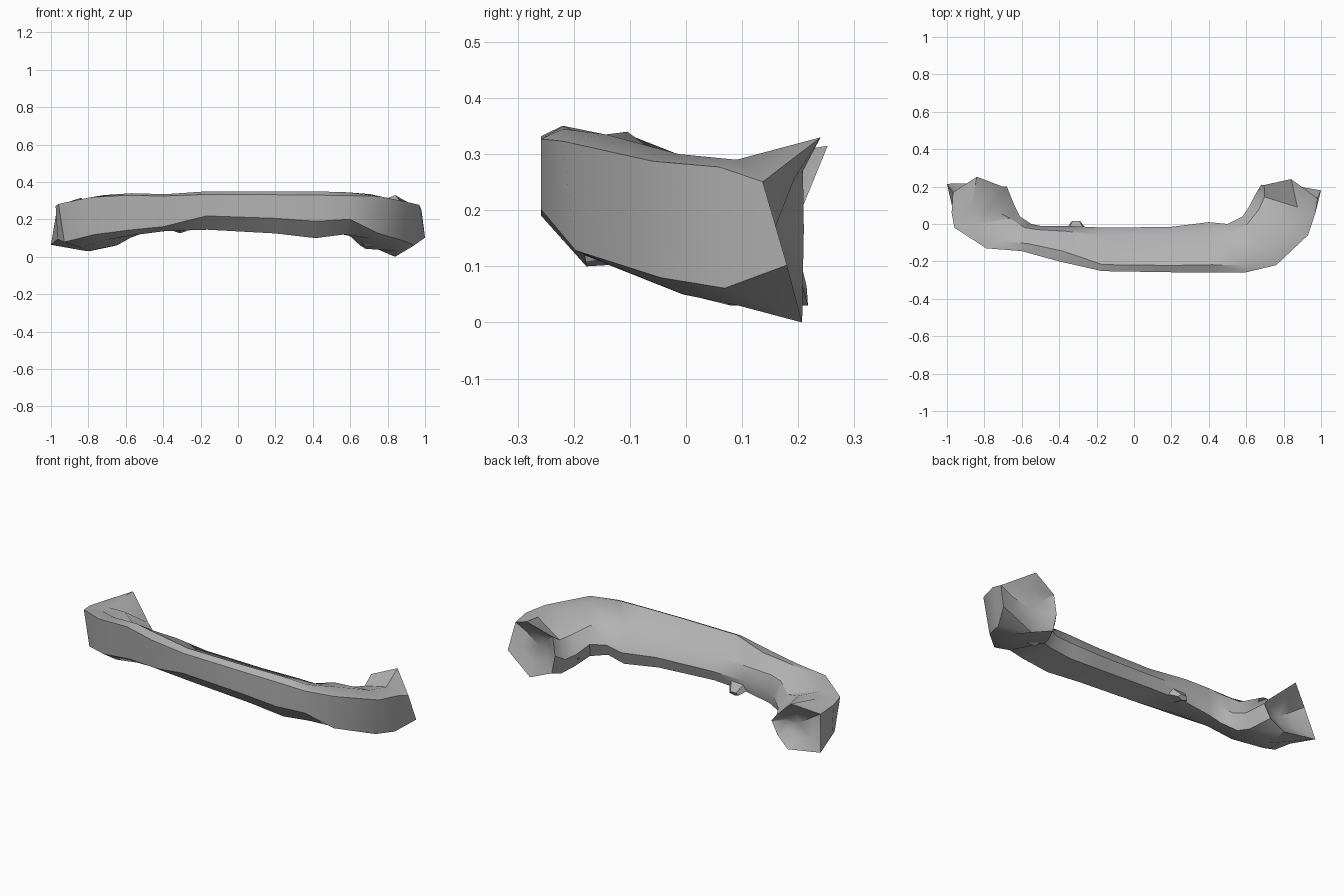
import bpy, bmesh, math
from mathutils import Vector

cube = bpy.data.objects.get("Cube")
if cube:
    bpy.data.objects.remove(cube, do_unlink=True)


def make_material(name, colour):
    mat = bpy.data.materials.new(name)
    mat.use_nodes = True
    mat.diffuse_color = colour
    mat.node_tree.nodes["Principled BSDF"].inputs["Base Color"].default_value = colour
    return mat


def finish(bm, name, mat, angle):
    bmesh.ops.recalc_face_normals(bm, faces=bm.faces)
    mesh = bpy.data.meshes.new(name)
    bm.to_mesh(mesh)
    bm.free()
    mesh.materials.append(mat)
    obj = bpy.data.objects.new(name, mesh)
    bpy.context.collection.objects.link(obj)
    bpy.ops.object.select_all(action="DESELECT")
    obj.select_set(True)
    bpy.context.view_layer.objects.active = obj
    bpy.ops.object.shade_smooth_by_angle(angle=math.radians(angle))
    return obj


grey = make_material("plain grey", (0.45, 0.45, 0.45, 1))

# Cross-sections as (fraction outer to inner, fraction bottom to top)
BAR = [(.15, 1), (0, .92), (0, .36), (.3, 0), (.91, .04), (1, .33), (.81, .66)]
SHOULDER = [(.3, 1), (0, .95), (.09, .12), (.34, 0), (.9, .05), (1, .4), (.85, .76)]
LEFT_NECK = [(.3, 1), (0, .95), (.03, .25), (.5, 0), (.9, .1), (1, .4), (.6, .98)]
LEFT_KNOB = [(.5, 1), (.1, .8), (0, .12), (.64, 0), (.88, .2), (1, .45), (.92, .56)]
RIGHT_KNOB = [(.5, 1), (.06, .76), (0, .31), (.5, 0), (.93, .18), (1, .5), (.95, .82)]

# Stations: outer point, inner point, bottom, top, cross-section
STATIONS = [
    ((-1, .215), (-.68, .2), .03, .315, LEFT_KNOB),
    ((-.975, .06), (-.64, .1), .03, .285, LEFT_NECK),
    ((-.96, -.02), (-.61, .04), .05, .295, SHOULDER),
    ((-.79, -.13), (-.55, 0), .09, .33, SHOULDER),
    ((-.6, -.145), (-.5, -.01), .115, .34, SHOULDER),
    ((-.4, -.2), (-.36, -.01), .138, .335, SHOULDER),
    ((-.17, -.252), (-.15, -.02), .145, .35, BAR),
    ((.2, -.258), (.2, -.015), .125, .35, BAR),
    ((.42, -.258), (.4, .01), .1, .35, BAR),
    ((.6, -.258), (.5, 0), .12, .345, BAR),
    ((.76, -.22), (.58, .04), .1, .335, SHOULDER),
    ((.93, -.06), (.62, .1), .05, .3, SHOULDER),
    ((.97, .06), (.65, .16), .03, .29, SHOULDER),
    ((1, .18), (.68, .21), 0, .33, RIGHT_KNOB),
]


def section(outer, inner, low, high, profile):
    points = []
    for t, h in profile:
        x, y = Vector(outer).lerp(Vector(inner), t)
        # the knob rims flare along the top and foot and pull in at the outer corner
        if profile in (LEFT_KNOB, RIGHT_KNOB):
            if h == 1:
                y += .045
            elif h == 0:
                y += .012
            elif t < .2 and h > .5:
                y -= .045
        points.append(Vector((x, y, low + (high - low) * h)))
    return points


def bridge(bm, a, b):
    n = len(a)
    for i in range(n):
        j = (i + 1) % n
        bm.faces.new((a[i], a[j], b[j], b[i]))


def hollow_cap(bm, rim, depth):
    # dished end face
    centre = sum((v.co for v in rim), Vector()) / len(rim)
    dish = [bm.verts.new(centre.lerp(v.co, .55) - Vector((0, depth * .7, 0))) for v in rim]
    bridge(bm, rim, dish)
    middle = bm.verts.new(centre - Vector((0, depth, 0)))
    for i, v in enumerate(dish):
        bm.faces.new((v, dish[(i + 1) % len(dish)], middle))


# Curved bar with a flared knob at each end
bm = bmesh.new()
rings = [[bm.verts.new(p) for p in section(*s)] for s in STATIONS]
for a, b in zip(rings, rings[1:]):
    bridge(bm, a, b)
hollow_cap(bm, rings[0], .06)
hollow_cap(bm, rings[-1], .04)
finish(bm, "curved_bar", grey, 36)


# Small faceted lumps along the underside and inner edge
def lump(name, centre, size, turn):
    bm = bmesh.new()
    bmesh.ops.create_cone(bm, cap_ends=True, segments=5, radius1=.7, radius2=.3, depth=1)
    for v in bm.verts:
        v.co = Vector(c * s for c, s in zip(v.co, size))
        v.co.rotate(Vector((0, 0, 1)).rotation_difference(Vector(turn)))
        v.co += Vector(centre)
    finish(bm, name, grey, 25)


lump("inner_nub", (-.31, -.015, .155), (.1, .05, .06), (0, .8, -.5))
lump("underside_lump", (.7, .06, .09), (.12, .12, .06), (.1, .3, -1))
